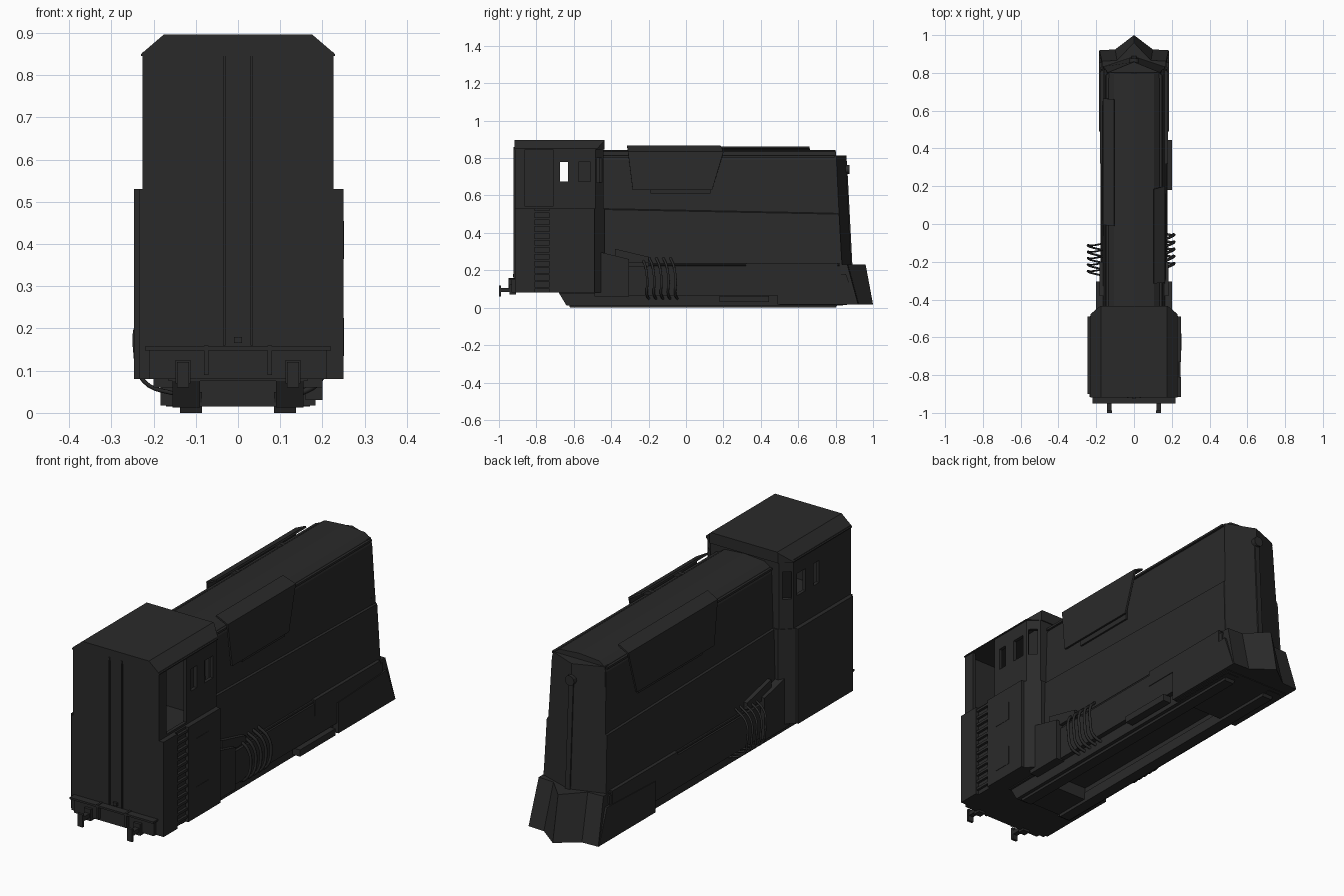
import bpy, bmesh, math
from mathutils import Vector

if "Cube" in bpy.data.objects:
    bpy.data.objects.remove(bpy.data.objects["Cube"])

steel = bpy.data.materials.new("dark_steel")
steel.diffuse_color = (0.023, 0.023, 0.023, 1)
steel.use_nodes = True
steel.node_tree.nodes["Principled BSDF"].inputs["Base Color"].default_value = steel.diffuse_color


def make(name, verts, faces):
    me = bpy.data.meshes.new(name)
    me.from_pydata([Vector(v) for v in verts], [], faces)
    bm = bmesh.new()
    bm.from_mesh(me)
    bmesh.ops.recalc_face_normals(bm, faces=bm.faces)
    bm.to_mesh(me)
    bm.free()
    ob = bpy.data.objects.new(name, me)
    bpy.context.collection.objects.link(ob)
    me.materials.append(steel)
    return ob


def loft(name, rings):
    n = len(rings[0])
    faces = [tuple(range(n)), tuple(range((len(rings) - 1) * n, len(rings) * n))]
    for r in range(len(rings) - 1):
        for i in range(n):
            j = (i + 1) % n
            faces.append((r * n + i, r * n + j, r * n + n + j, r * n + n + i))
    return make(name, [p for r in rings for p in r], faces)


def prism(name, pts, axis, a, b):
    put = {"x": lambda p, t: (t, p[0], p[1]),
           "y": lambda p, t: (p[0], t, p[1]),
           "z": lambda p, t: (p[0], p[1], t)}[axis]
    return loft(name, [[put(p, t) for p in pts] for t in (a, b)])


def box(name, x, y, z):
    return prism(name, [(x[0], y[0]), (x[1], y[0]), (x[1], y[1]), (x[0], y[1])], "z", *z)


def boolean(ob, cutter, op="DIFFERENCE"):
    m = ob.modifiers.new("cut", "BOOLEAN")
    m.object, m.operation, m.solver = cutter, op, "EXACT"
    bpy.context.view_layer.objects.active = ob
    bpy.ops.object.modifier_apply(modifier=m.name)
    bpy.data.objects.remove(cutter)


def mir(pts):
    return pts + [(-x, y) for x, y in reversed(pts) if x > 0]


def plan(w, back, shoulder, nose_w, nose):
    return mir([(w, back), (w, shoulder), (nose_w, nose)])


def cyl(name, p, r, depth, axis="y", n=12):
    c = [(r * math.cos(2 * math.pi * i / n), r * math.sin(2 * math.pi * i / n)) for i in range(n)]
    k = "xyz".index(axis)
    o = [v for i, v in enumerate(p) if i != k]
    return prism(name, [(u + o[0], v + o[1]) for u, v in c], axis, p[k] - depth / 2, p[k] + depth / 2)


# cab: solid lower part, hollow upper part with cut windows and doorway
prism("cab_lower", plan(0.235, -0.915, -0.49, 0.18, -0.435), "z", 0.08, 0.53)
cab = prism("cab_upper", plan(0.226, -0.915, -0.485, 0.18, -0.44), "z", 0.53, 0.855)
boolean(cab, prism("hollow", plan(0.21, -0.9, -0.49, 0.165, -0.455), "z", 0.535, 0.85))
for y0, y1 in ((-0.675, -0.632), (-0.575, -0.51)):
    boolean(cab, box("window_cut", (-0.4, 0.4), (y0, y1), (0.675, 0.78)))
boolean(cab, box("door_cut", (0.15, 0.4), (-0.86, -0.71), (0.54, 0.845)))
for s in (1, -1):
    cut = box("corner_cut", (-0.06, 0.06), (-0.02, 0.02), (0.67, 0.80))
    cut.location = (s * 0.205, -0.464, 0)
    cut.rotation_euler.z = s * math.radians(45)
    bpy.context.view_layer.update()
    boolean(cab, cut)
box("cab_bulkhead", (-0.14, 0.14), (-0.61, -0.45), (0.53, 0.845))

# cab roof with chamfered edges and corners
roof = prism("cab_roof", mir([(0.23, 0.845), (0.23, 0.85), (0.175, 0.897)]), "y", -0.918, -0.43)
boolean(roof, prism("roof_trim", plan(0.24, -0.95, -0.485, 0.18, -0.435), "z", 0.5, 1.0), "INTERSECT")

# cab side plates, ladder, hatches
box("left_side_plate", (-0.246, -0.23), (-0.9, -0.49), (0.08, 0.53))
box("right_rear_plate", (0.23, 0.25), (-0.915, -0.81), (0.08, 0.53))
box("right_front_plate", (0.23, 0.25), (-0.73, -0.49), (0.08, 0.53))
for i in range(12):
    z = 0.1 + i * 0.037
    box("ladder_rung", (0.233, 0.247), (-0.81, -0.73), (z, z + 0.012))
for z in (0.41, 0.18):
    box("side_hatch", (0.245, 0.2515), (-0.67, -0.58), (z - 0.045, z + 0.045))

# cab front ridges, buffer beam, hooks
for s in (1, -1):
    box("front_ridge", (s * 0.033 - 0.003, s * 0.033 + 0.003), (-0.921, -0.91), (0.16, 0.86))
    box("beam_brace", (s * 0.075 - 0.005, s * 0.075 + 0.005), (-0.95, -0.91), (0.09, 0.16))
    box("hook_bar", (s * 0.13 - 0.012, s * 0.13 + 0.012), (-1.0, -0.91), (0.085, 0.105))
    box("hook_mount", (s * 0.13 - 0.018, s * 0.13 + 0.018), (-0.945, -0.91), (0.07, 0.125))
    box("hook_end", (s * 0.13 - 0.014, s * 0.13 + 0.014), (-1.0, -0.988), (0.06, 0.12))
box("buffer_beam", (-0.21, 0.21), (-0.932, -0.91), (0.08, 0.15))
box("beam_rail", (-0.22, 0.22), (-0.95, -0.91), (0.148, 0.157))
box("front_catch", (-0.01, 0.01), (-0.925, -0.91), (0.165, 0.18))

# long hood with rounded roof shoulders and a sloping front end
half = [(0.165, 0.2), (0.158, 0.51), (0.15, 0.515), (0.142, 0.79), (0.132, 0.815), (0.105, 0.834), (0, 0.842)]
sec = mir(half)
front = lambda z: 0.80 + 0.035 * (0.846 - z) / 0.63
hood = loft("hood", [[(x, -0.46, z + (0.015 if 0.5 < z < 0.52 else 0)) for x, z in sec],
                     [(x, front(z), z - (0.01 if 0.5 < z < 0.52 else 0)) for x, z in sec]])
for s in (1, -1):
    box("hood_eave", (s * 0.135, s * 0.147), (-0.44, 0.795), (0.803, 0.813))

# wedge nose with ridge strip and lamp
loft("nose", [[(-w, y - 0.03, z), (-w, y, z), (0, y + 0.055, z - dz), (w, y, z), (w, y - 0.03, z)]
              for w, y, z, dz in ((0.165, 0.833, 0.2, 0), (0.137, 0.803, 0.815, 0))])
loft("nose_ridge", [[(-0.012, y, z), (-0.012, y + 0.06, z), (0.012, y + 0.06, z), (0.012, y, z)]
                    for y, z in ((0.83, 0.22), (0.803, 0.74))])
cyl("lamp", (0, 0.86, 0.74), 0.024, 0.03)
cyl("lamp_bracket", (0, 0.84, 0.74), 0.012, 0.05)

# pilot plough: flat wings with a pointed centre
loft("plough", [[(-w, 0.78, z), (-w, y, z), (-c, y + 0.004, z), (0, t, z), (c, y + 0.004, z), (w, y, z), (w, 0.78, z)]
                for w, c, y, t, z in ((0.183, 0.1, 0.92, 1.0, 0.018), (0.17, 0.09, 0.862, 0.96, 0.232))])

# underframe: floor, front block, sides, rails
box("floor", (-0.165, 0.165), (-0.68, 0.83), (0.075, 0.225))
box("front_block", (-0.17, 0.17), (0.5, 0.86), (0.015, 0.1))
box("rear_block", (-0.15, 0.15), (-0.63, -0.45), (0.015, 0.1))
for s in (1, -1):
    prism("skirt", [(-0.68, 0.08), (-0.64, 0.013), (0.84, 0.013), (0.84, 0.08)], "x", s * 0.09, s * 0.155)
    prism("underframe_rail", [(-0.64, 0.05), (-0.62, 0), (0.8, 0), (0.83, 0.05)], "x", s * 0.085, s * 0.138)
    box("upper_skirt", (s * 0.1, s * 0.178), (-0.45, 0.83), (0.066, 0.222))
    prism("plough_wing", [(0.49, 0.018), (0.915, 0.018), (0.855, 0.18), (0.49, 0.165)], "x", s * 0.15, s * 0.184)
    box("skirt_box", (s * 0.14, s * 0.181), (0.32, 0.81), (0.165, 0.24))
    cyl("skirt_pipe", (s * 0.168, 0.31, 0.23), 0.007, 1.02, "y", 8)
    prism("side_tank", [(-0.49, 0.06), (-0.49, 0.305), (-0.305, 0.26), (-0.305, 0.06)], "x", s * 0.14, s * 0.2)
    prism("hose_bracket", [(-0.38, 0.24), (-0.38, 0.315), (-0.2, 0.272), (-0.2, 0.24)], "x", s * 0.14, s * 0.182)
box("step", (0.16, 0.2), (0.18, 0.445), (0.03, 0.062))


# armour panels folded over the roof edges
def panel(name, s, rows):
    verts = [(s * x, y, z) for x, z, a, b in rows for y in (a, b)]
    ob = make(name, verts, [(2 * i, 2 * i + 1, 2 * i + 3, 2 * i + 2) for i in range(len(rows) - 1)])
    m = ob.modifiers.new("thickness", "SOLIDIFY")
    m.thickness, m.offset = 0.009, 0
    return ob


panel("right_panel", 1, [(0.105, 0.862, -0.315, 0.185), (0.16, 0.832, -0.31, 0.2), (0.166, 0.63, -0.285, 0.14)])
panel("left_panel", -1, [(0.105, 0.857, -0.01, 0.66), (0.16, 0.832, -0.005, 0.665), (0.166, 0.63, 0.03, 0.61)])
for s, y0, y1 in ((1, -0.19, 0.13), (-1, 0.1, 0.58)):
    box("panel_lower_strip", (s * 0.146, s * 0.156), (y0, y1), (0.61, 0.66))
    for t in (0.15, 0.85):
        y = y0 + t * (y1 - y0)
        box("panel_mount", (s * 0.1, s * 0.16), (y - 0.01, y + 0.01), (0.8, 0.83))


# hoses sagging from the hood side to the underframe
def hose(name, pts, r):
    cu = bpy.data.curves.new(name, "CURVE")
    cu.dimensions, cu.bevel_depth, cu.bevel_resolution, cu.resolution_u = "3D", r, 1, 6
    sp = cu.splines.new("BEZIER")
    sp.bezier_points.add(len(pts) - 1)
    for bp, p in zip(sp.bezier_points, pts):
        bp.co = p
        bp.handle_left_type = bp.handle_right_type = "AUTO"
    ob = bpy.data.objects.new(name, cu)
    bpy.context.collection.objects.link(ob)
    cu.materials.append(steel)
    bpy.ops.object.select_all(action="DESELECT")
    ob.select_set(True)
    bpy.context.view_layer.objects.active = ob
    bpy.ops.object.convert(target="MESH")


for s, start, gap, out, r in ((1, -0.235, 0.038, 0.212, 0.007), (-1, -0.275, 0.034, 0.243, 0.005)):
    for i in range(5):
        y = start + i * gap
        hose("hose", [(s * 0.16, y, 0.265), (s * (out - 0.01), y + 0.018, 0.22),
                      (s * out, y + 0.028, 0.14), (s * (out - 0.02), y + 0.025, 0.075),
                      (s * 0.14, y + 0.04, 0.042)], r)
